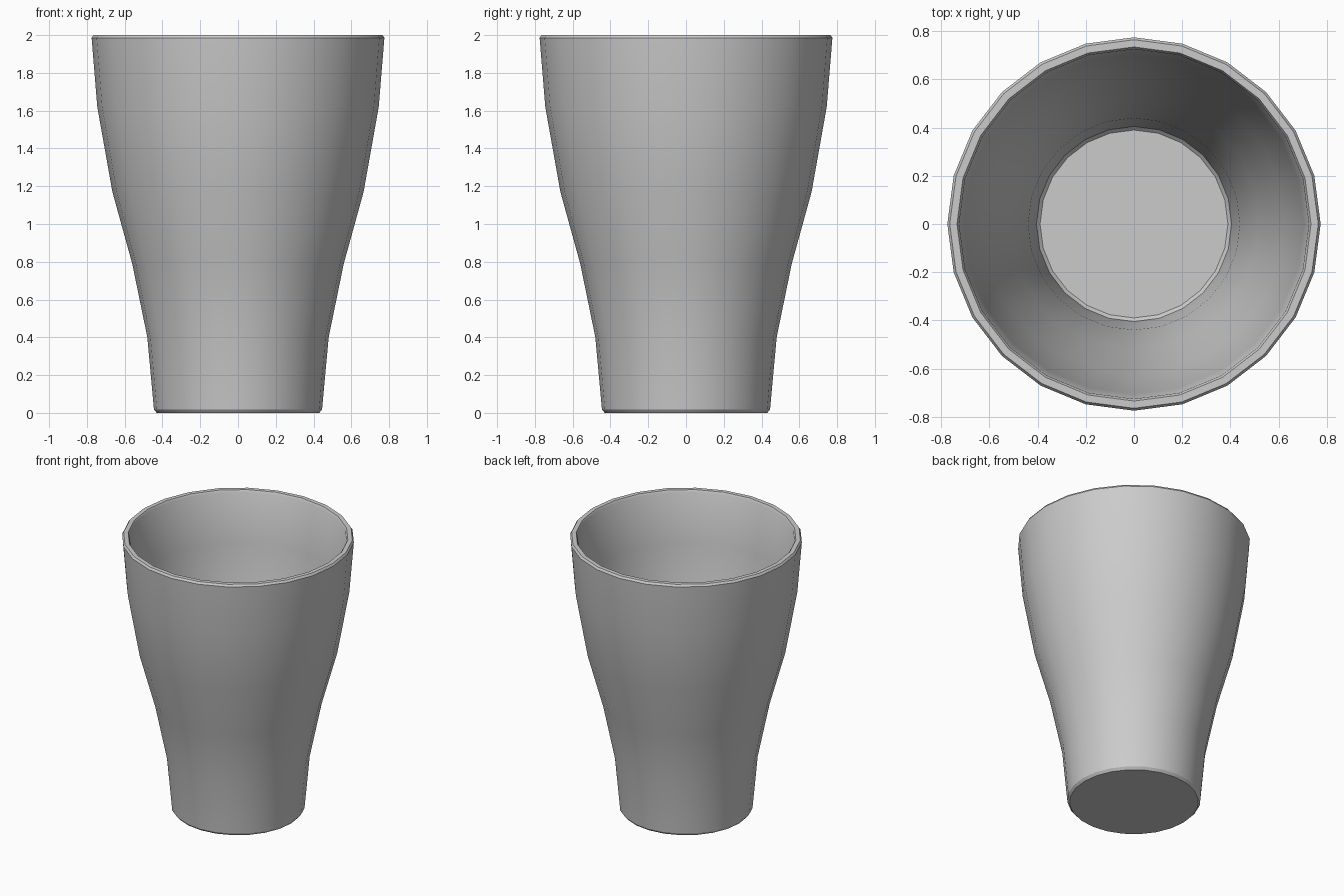
import bpy
import bmesh
import math

cube = bpy.data.objects.get("Cube")
if cube:
    bpy.data.objects.remove(cube, do_unlink=True)

SIDES = 24

# Single grey material
grey = bpy.data.materials.new("light grey")
grey.use_nodes = True
colour = (0.6, 0.6, 0.6, 1.0)
grey.diffuse_color = colour
grey.node_tree.nodes["Principled BSDF"].inputs["Base Color"].default_value = colour

# Closed wall section (radius, height): outside going up, rim, inside going down
profile = [
    (0.43, 0.0), (0.445, 0.018),
    (0.48, 0.40), (0.56, 0.79), (0.665, 1.17), (0.745, 1.62),
    (0.775, 1.985), (0.765, 2.0),
    (0.735, 2.0), (0.726, 1.985),
    (0.705, 1.625), (0.625, 1.18), (0.52, 0.80), (0.44, 0.41),
    (0.405, 0.055), (0.39, 0.04),
]

# Revolve the section into rings and join neighbouring rings
bm = bmesh.new()
rings = []
for r, z in profile:
    rings.append([bm.verts.new((r * math.cos(a), r * math.sin(a), z))
                  for a in (2 * math.pi * i / SIDES for i in range(SIDES))])
for lower, upper in zip(rings, rings[1:]):
    for i in range(SIDES):
        j = (i + 1) % SIDES
        bm.faces.new((lower[i], lower[j], upper[j], upper[i]))

# Flat underside and flat inner floor
bm.faces.new(list(reversed(rings[0])))
bm.faces.new(rings[-1])
bmesh.ops.recalc_face_normals(bm, faces=bm.faces)

mesh = bpy.data.meshes.new("cup")
bm.to_mesh(mesh)
bm.free()
mesh.materials.append(grey)
cup = bpy.data.objects.new("cup", mesh)
bpy.context.collection.objects.link(cup)

# Smooth walls, crisp rim and base chamfers
bpy.ops.object.select_all(action='DESELECT')
cup.select_set(True)
bpy.context.view_layer.objects.active = cup
bpy.ops.object.shade_smooth_by_angle(angle=math.radians(30))
